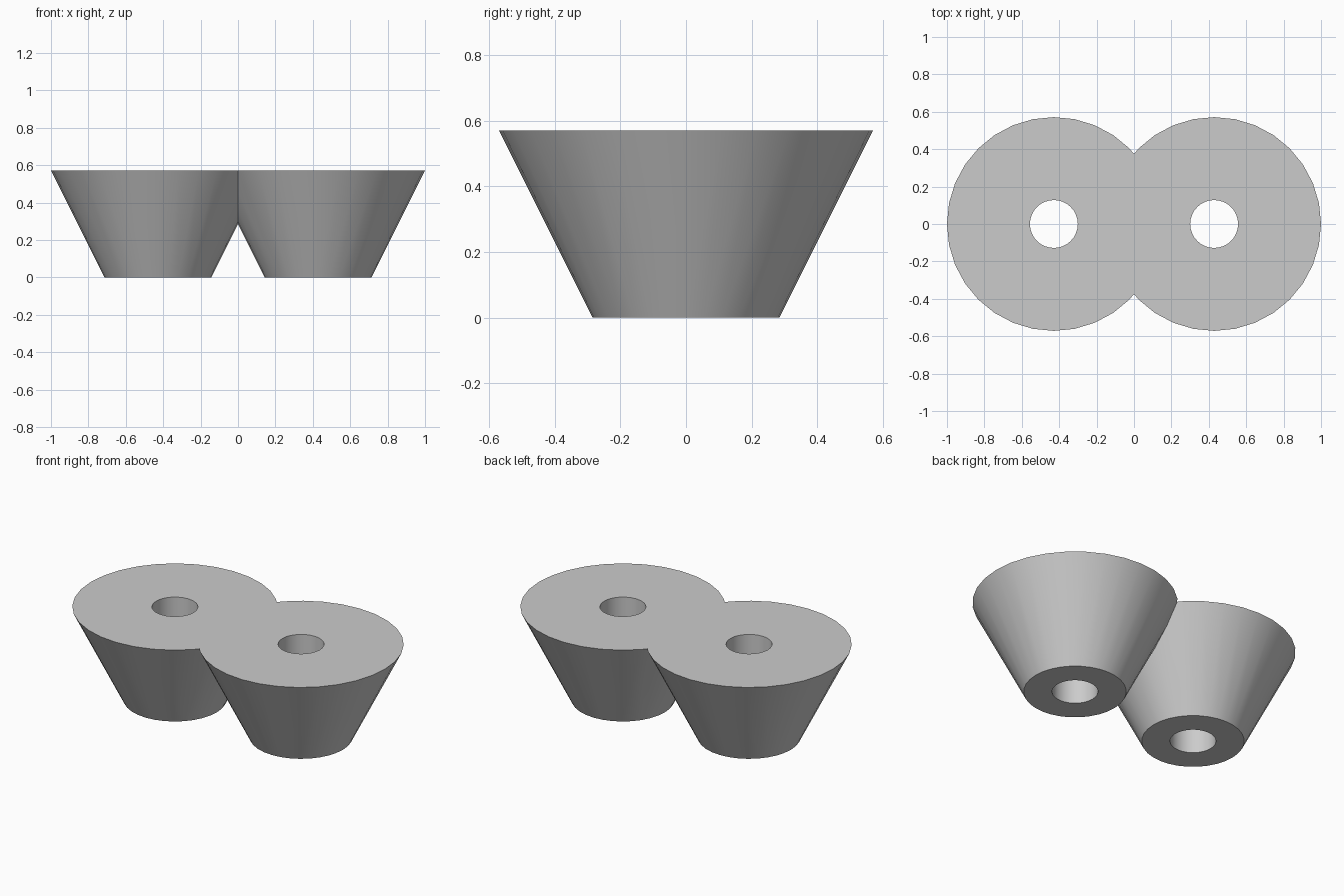
import bpy
import bmesh
import math
from mathutils import Matrix

if "Cube" in bpy.data.objects:
    bpy.data.objects.remove(bpy.data.objects["Cube"], do_unlink=True)

SIDES = 32
CENTRE_X = 3 / 7
TOP_R, BASE_R, HOLE_R = 4 / 7, 2 / 7, 0.128
HEIGHT = 4 / 7

# Plain grey material
grey = bpy.data.materials.new("grey")
grey.use_nodes = True
colour = (0.6, 0.6, 0.6, 1)
grey.diffuse_color = colour
grey.node_tree.nodes["Principled BSDF"].inputs["Base Color"].default_value = colour

bm = bmesh.new()


def ring(radius, z):
    angles = [2 * math.pi * i / SIDES for i in range(SIDES)]
    return [bm.verts.new((CENTRE_X + radius * math.cos(a), radius * math.sin(a), z)) for a in angles]


# Tapered cup with a straight through hole: closed profile turned round
profile = [(BASE_R, 0), (TOP_R, HEIGHT), (HOLE_R, HEIGHT), (HOLE_R, 0)]
rings = [ring(r, z) for r, z in profile]
for k, lower in enumerate(rings):
    upper = rings[(k + 1) % len(rings)]
    for i in range(SIDES):
        j = (i + 1) % SIDES
        bm.faces.new((lower[i], lower[j], upper[j], upper[i]))

# Trim at the middle plane and mirror to the other side
bmesh.ops.bisect_plane(bm, geom=bm.verts[:] + bm.edges[:] + bm.faces[:],
                       plane_co=(0, 0, 0), plane_no=(1, 0, 0), clear_inner=True)
bmesh.ops.mirror(bm, geom=bm.verts[:] + bm.edges[:] + bm.faces[:],
                 matrix=Matrix.Identity(4), merge_dist=0.0005, axis='X')
bmesh.ops.remove_doubles(bm, verts=bm.verts[:], dist=0.0005)
bmesh.ops.recalc_face_normals(bm, faces=bm.faces[:])

mesh = bpy.data.meshes.new("twin_tapered_body")
bm.to_mesh(mesh)
bm.free()
mesh.materials.append(grey)
body = bpy.data.objects.new("twin_tapered_body", mesh)
bpy.context.collection.objects.link(body)

# Smooth walls, sharp rims and valley
bpy.ops.object.select_all(action='DESELECT')
body.select_set(True)
bpy.context.view_layer.objects.active = body
bpy.ops.object.shade_smooth_by_angle(angle=math.radians(30))
